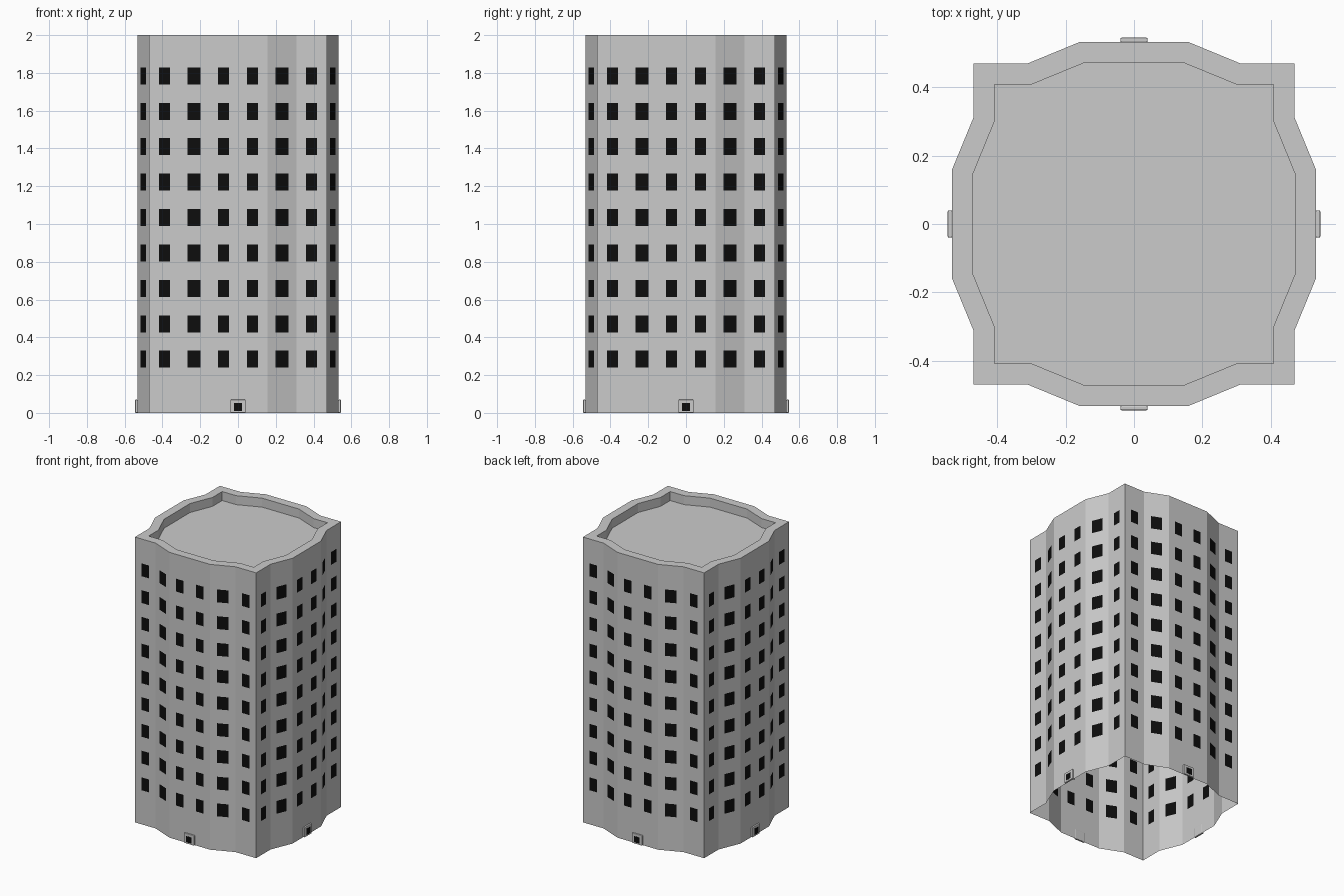
import bpy
import bmesh
from math import pi
from mathutils import Matrix, Vector

if "Cube" in bpy.data.objects:
    bpy.data.objects.remove(bpy.data.objects["Cube"], do_unlink=True)


def material(name, value):
    mat = bpy.data.materials.new(name)
    mat.use_nodes = True
    color = (value, value, value, 1)
    mat.diffuse_color = color
    mat.node_tree.nodes["Principled BSDF"].inputs["Base Color"].default_value = color
    return mat


CONCRETE = material("concrete grey", 0.6)
GLASS = material("window black", 0.004)


def finish(bm, name, mats):
    mesh = bpy.data.meshes.new(name)
    bm.to_mesh(mesh)
    bm.free()
    for mat in mats:
        mesh.materials.append(mat)
    obj = bpy.data.objects.new(name, mesh)
    bpy.context.scene.collection.objects.link(obj)
    return obj


def turned(quarter):
    return Matrix.Rotation(quarter * pi / 2, 4, "Z")


def outline(corner, outer, inner, flat):
    """Footprint: four notched corners with a bowed-out middle on each side."""
    side = [(-corner, -corner), (-outer, -corner), (-inner, -flat),
            (inner, -flat), (outer, -corner)]
    return [turned(q) @ Vector((x, y, 0)) for q in range(4) for x, y in side]


HEIGHT = 2.0
ROOF_Z = 1.937
footprint = outline(0.47, 0.31, 0.157, 0.533)
inner_footprint = outline(0.408, 0.30, 0.144, 0.472)

# Window layout: row heights, and window centres and width along each wall panel
ROWS = [0.284 + 0.1875 * i for i in range(9)]
z_breaks = [0.0] + [z + d for z in ROWS for d in (-0.045, 0.045)] + [HEIGHT]
END, SLANT, MIDDLE = ([0.5], 0.058), ([0.5], 0.074), ([0.255, 0.745], 0.058)
PANELS = [END, SLANT, MIDDLE, SLANT, END]

# Outer walls, an open shell with the windows cut in as flush faces
bm = bmesh.new()
for i, start in enumerate(footprint):
    end = footprint[(i + 1) % len(footprint)]
    centres, width = PANELS[i % len(PANELS)]
    half = width / 2 / (end - start).length
    breaks = [0.0] + [c + d for c in centres for d in (-half, half)] + [1.0]
    grid = [[bm.verts.new(start.lerp(end, t) + Vector((0, 0, z))) for z in z_breaks]
            for t in breaks]
    for c in range(len(breaks) - 1):
        for r in range(len(z_breaks) - 1):
            face = bm.faces.new((grid[c][r], grid[c + 1][r],
                                 grid[c + 1][r + 1], grid[c][r + 1]))
            face.material_index = int(c % 2 == 1 and r % 2 == 1)
bmesh.ops.remove_doubles(bm, verts=bm.verts, dist=0.0001)
finish(bm, "tower_walls", [CONCRETE, GLASS])

# Parapet rim, its inner face and the sunken roof
bm = bmesh.new()
rings = [[bm.verts.new((p.x, p.y, z)) for p in points]
         for points, z in ((footprint, HEIGHT), (inner_footprint, HEIGHT),
                           (inner_footprint, ROOF_Z))]
for low, high in zip(rings, rings[1:]):
    for i in range(len(low)):
        j = (i + 1) % len(low)
        bm.faces.new((low[i], low[j], high[j], high[i]))
bm.faces.new(rings[-1])
finish(bm, "parapet_and_roof", [CONCRETE])


def box(name, size, centre, mat, quarter, bevel=0.0):
    bm = bmesh.new()
    bmesh.ops.create_cube(bm, size=1, matrix=Matrix.Translation(centre)
                          @ Matrix.Diagonal((*size, 1)))
    if bevel:
        bmesh.ops.bevel(bm, geom=bm.edges[:], offset=bevel, segments=2,
                        profile=0.5, affect="EDGES")
    bm.transform(turned(quarter))
    return finish(bm, name, [mat])


# One small entrance in the middle of each side
for q, side in enumerate(("front", "left", "back", "right")):
    box(side + "_door_frame", (0.08, 0.014, 0.07), (0, -0.538, 0.035),
        CONCRETE, q, 0.004)
    box(side + "_door_opening", (0.043, 0.002, 0.043), (0, -0.545, 0.032), GLASS, q)
